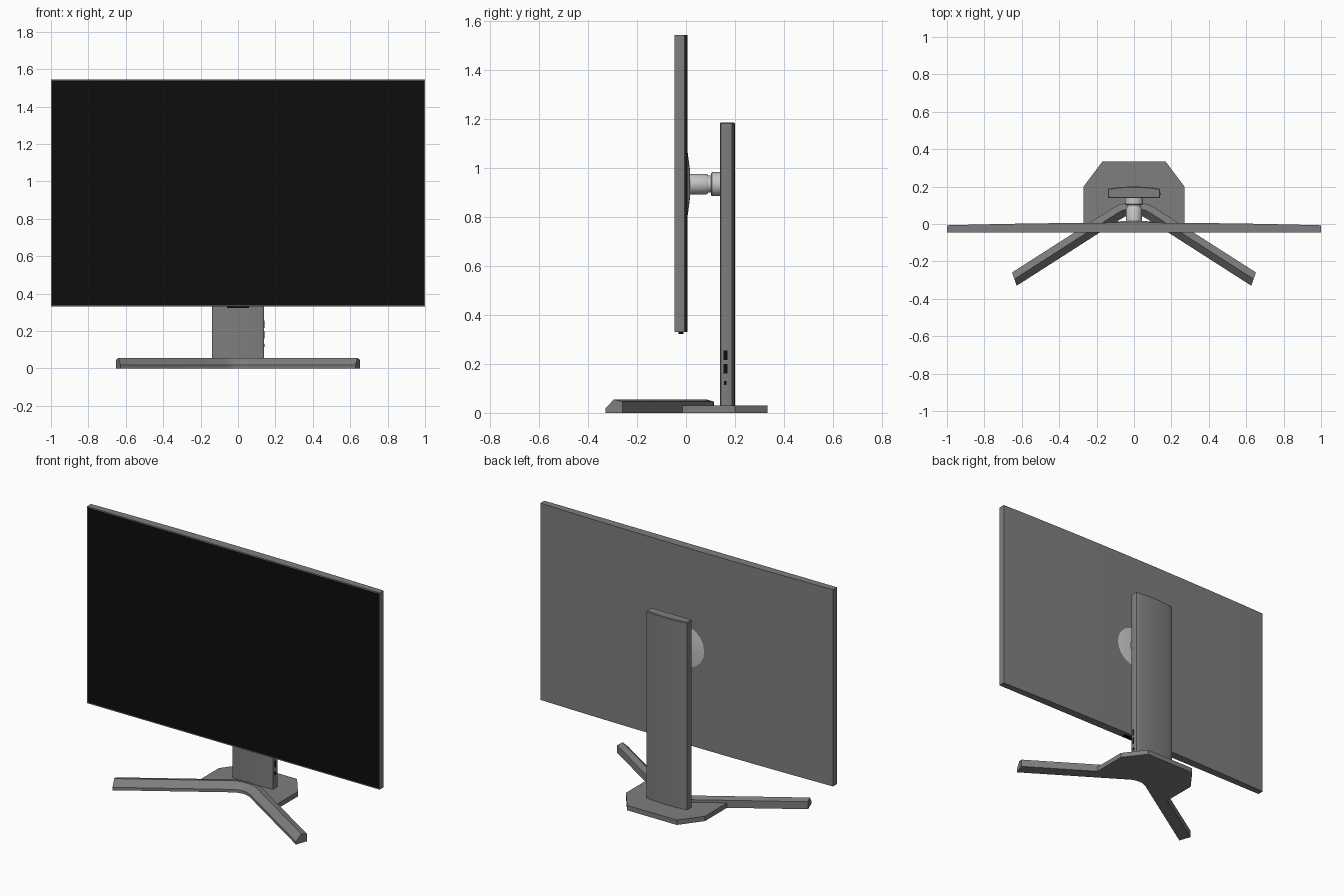
import bpy, bmesh, math
from mathutils import Matrix

if "Cube" in bpy.data.objects:
    bpy.data.objects.remove(bpy.data.objects["Cube"])


def material(name, v):
    m = bpy.data.materials.new(name)
    m.diffuse_color = (v, v, v, 1)
    m.use_nodes = True
    m.node_tree.nodes["Principled BSDF"].inputs["Base Color"].default_value = m.diffuse_color
    return m


GREY = material("mid_grey", 0.21)
LIGHT = material("light_grey", 0.57)
BLACK = material("screen_black", 0.004)


def finish(name, bm, mats, smooth=None):
    bmesh.ops.recalc_face_normals(bm, faces=bm.faces)
    me = bpy.data.meshes.new(name)
    bm.to_mesh(me)
    bm.free()
    ob = bpy.data.objects.new(name, me)
    bpy.context.collection.objects.link(ob)
    for m in mats:
        me.materials.append(m)
    if smooth:
        bpy.context.view_layer.objects.active = ob
        ob.select_set(True)
        bpy.ops.object.shade_smooth_by_angle(angle=math.radians(smooth))
        ob.select_set(False)
    return ob


def prism(pts, z0, z1):
    """Extrude an xy outline between two heights."""
    bm = bmesh.new()
    f = bm.faces.new([bm.verts.new((x, y, z0)) for x, y in pts])
    ext = bmesh.ops.extrude_face_region(bm, geom=[f])["geom"]
    bmesh.ops.translate(bm, vec=(0, 0, z1 - z0),
                        verts=[g for g in ext if isinstance(g, bmesh.types.BMVert)])
    return bm


def box(name, mat, x, y, z):
    bm = prism([(x[0], y[0]), (x[1], y[0]), (x[1], y[1]), (x[0], y[1])], *z)
    return finish(name, bm, [mat])


def lathe(name, mat, profile, segments, z):
    """Revolve (radius, y) points about the y axis at height z."""
    bm = bmesh.new()
    rings = []
    for r, y in profile:
        rings.append([bm.verts.new((r * math.cos(a), y, z + r * math.sin(a)))
                      for a in (2 * math.pi * i / segments for i in range(segments))])
    for a, b in zip(rings, rings[1:]):
        for i in range(segments):
            j = (i + 1) % segments
            bm.faces.new((a[i], a[j], b[j], b[i]))
    bm.faces.new(rings[0])
    bm.faces.new(rings[-1])
    return finish(name, bm, [mat], 30)


# Display panel: flat front, gently bowed back, inset black screen
N = 16
back = [(1 - 2 * i / N, 0.007 - 0.014 * (1 - 2 * i / N) ** 2) for i in range(N + 1)]
bm = prism([(-1, -0.046), (1, -0.046)] + back, 0.33, 1.545)
bm.normal_update()
front = [f for f in bm.faces if all(v.co.y < -0.045 for v in f.verts)]
bmesh.ops.inset_region(bm, faces=front, thickness=0.008, depth=0)
for f in front:
    f.material_index = 1
finish("display_panel", bm, [GREY, BLACK], 20)

# Sensor strip under the panel
box("sensor_strip", BLACK, (-0.06, 0.06), (-0.03, -0.01), (0.323, 0.331))

# Round mount on the back and the tilt joint
lathe("mount_disc", LIGHT, [(0.15, 0.0), (0.15, 0.004), (0.06, 0.016)], 20, 0.935)
lathe("tilt_joint", LIGHT, [(0.042, 0.01), (0.042, 0.083), (0.038, 0.09), (0.035, 0.09),
                            (0.035, 0.102), (0.045, 0.102), (0.049, 0.107),
                            (0.049, 0.14)], 32, 0.935)

# Stand column: rounded corners and bowed back
half = [(0.128, 0.138), (0.135, 0.140), (0.139, 0.144), (0.14, 0.150),
        (0.14, 0.182), (0.138, 0.187), (0.132, 0.190)]
bow = [(x, 0.2 - 0.01 * (x / 0.132) ** 2) for x in (0.1, 0.066, 0.033, 0)]
right = half + bow
outline = right + [(-x, y) for x, y in reversed(right[:-1])]
bm = prism(outline, 0.028, 1.186)
top_edges = [e for e in bm.edges if all(v.co.z > 1.18 for v in e.verts)]
bmesh.ops.bevel(bm, geom=top_edges, offset=0.004, segments=1, affect='EDGES')
finish("stand_column", bm, [GREY], 30)

# Ports on the right side of the column
for i, (z0, z1, y0, y1) in enumerate([(0.216, 0.256, 0.154, 0.169),
                                      (0.160, 0.200, 0.154, 0.169),
                                      (0.115, 0.131, 0.156, 0.166)]):
    box(f"port_{i + 1}", BLACK, (0.135, 0.142), (y0, y1), (z0, z1))

# Base plate
right = [(0.04, 0.075), (0.27, -0.026), (0.27, 0.2), (0.17, 0.333)]
finish("base_plate", prism(right + [(-x, y) for x, y in reversed(right)], 0, 0.03), [GREY])

# V-shaped front legs: ridged section swept along a rounded bend
rear = [(0.652, -0.259), (0.10, 0.094), (0.075, 0.106), (0.04, 0.112), (0, 0.114)]
fore = [(0.627, -0.33), (0.065, 0.030), (0.048, 0.040), (0.025, 0.048), (0, 0.051)]
stations = list(zip(rear, fore))
stations += [((-r[0], r[1]), (-f[0], f[1])) for r, f in reversed(stations[:-1])]
bm = bmesh.new()
loops = []
for r, f in stations:
    mid = ((r[0] + f[0]) / 2, (r[1] + f[1]) / 2)
    loops.append([bm.verts.new(p) for p in ((*r, 0), (*r, 0.046), (*mid, 0.055),
                                            (*f, 0.018), (*f, 0))])
for a, b in zip(loops, loops[1:]):
    for i in range(5):
        j = (i + 1) % 5
        bm.faces.new((a[i], a[j], b[j], b[i]))
bm.faces.new(loops[0])
bm.faces.new(loops[-1])
finish("front_legs", bm, [GREY], 15)
